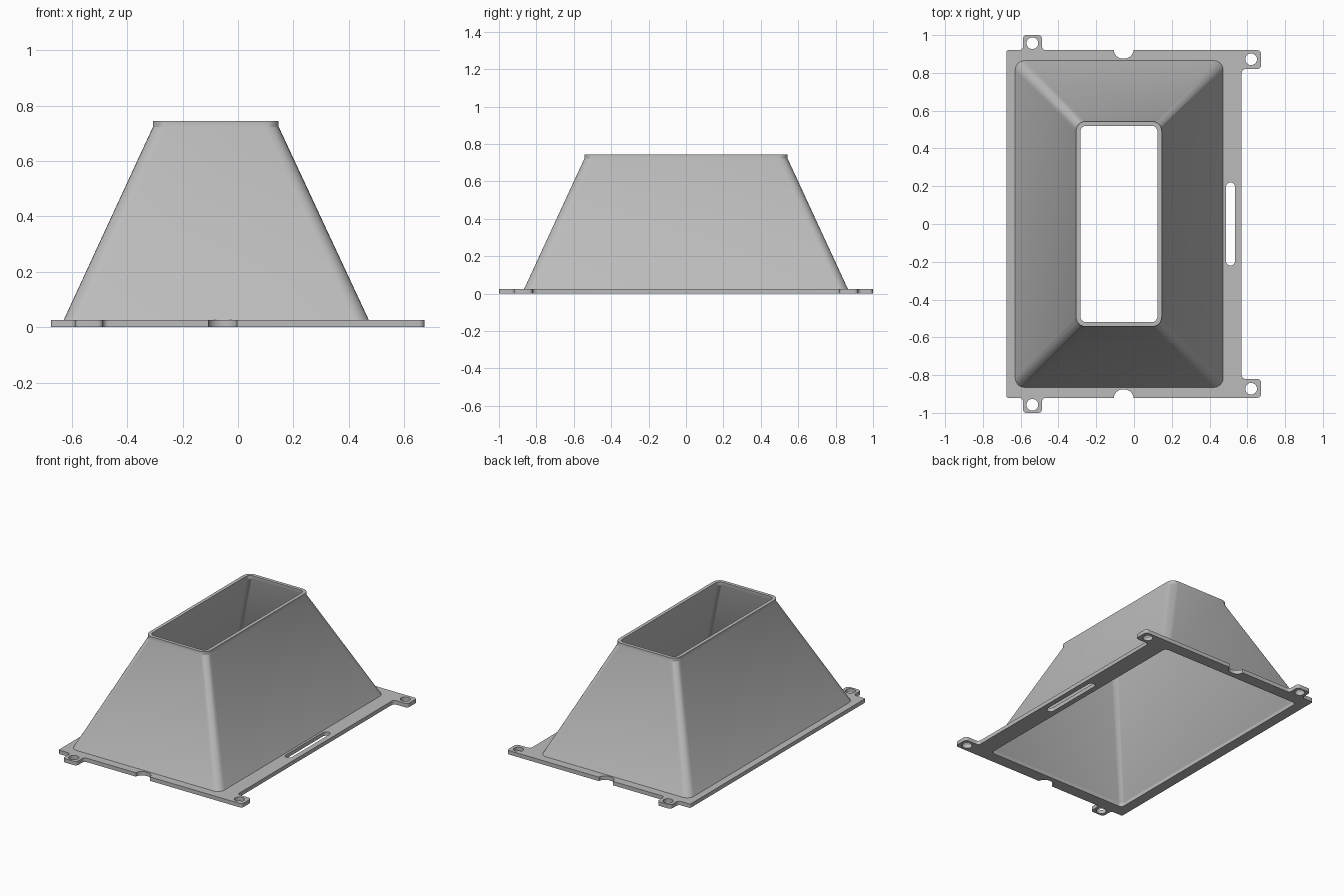
import bpy
import bmesh
from math import cos, sin, pi
from mathutils import Vector

cube = bpy.data.objects.get("Cube")
if cube:
    bpy.data.objects.remove(cube, do_unlink=True)

grey = bpy.data.materials.new("light grey")
grey.use_nodes = True
grey.diffuse_color = (0.5, 0.5, 0.5, 1)
grey.node_tree.nodes["Principled BSDF"].inputs["Base Color"].default_value = (0.5, 0.5, 0.5, 1)

PLATE = 0.026   # flange thickness
TOP = 0.745     # rim height


def rounded(corners, steps=6):
    """Round the right-angled corners (x, y, radius) of a closed outline."""
    out = []
    for i, (x, y, r) in enumerate(corners):
        p = Vector((x, y))
        if r == 0:
            out.append(p)
            continue
        u = (Vector(corners[i - 1][:2]) - p).normalized()
        v = (Vector(corners[(i + 1) % len(corners)][:2]) - p).normalized()
        for k in range(steps + 1):
            t = k / steps * pi / 2
            out.append(p + r * (u + v) - r * (v * cos(t) + u * sin(t)))
    return out


def rectangle(x0, x1, y, r):
    return rounded([(x1, -y, r), (x1, y, r), (x0, y, r), (x0, -y, r)])


def circle(x, y, r, n=24):
    return [Vector((x + r * cos(2 * pi * k / n), y + r * sin(2 * pi * k / n))) for k in range(n)]


def finish(obj):
    obj.data.materials.append(grey)
    bpy.ops.object.select_all(action='DESELECT')
    obj.select_set(True)
    bpy.context.view_layer.objects.active = obj
    if obj.type == 'CURVE':
        bpy.ops.object.convert(target='MESH')
    bpy.ops.object.shade_smooth_by_angle(angle=pi / 6)


# Mounting flange: back half of the outline, mirrored to the front
f = 0.02
half = [(0.57, 0.82, f), (0.673, 0.82, f), (0.673, 0.92, f)]
half += [(-0.055 + 0.052 * cos(a), 0.92 - 0.045 * sin(a), 0)
         for a in [pi * k / 12 for k in range(13)]]
half += [(-0.487, 0.92, f), (-0.487, 1, f), (-0.588, 1, f),
         (-0.588, 0.92, f), (-0.675, 0.92, 0.01)]
outline = rounded(half + [(x, -y, r) for x, y, r in reversed(half)])

# Openings: throat, slot and four screw holes
throat = rectangle(-0.605, 0.45, 0.84, 0.025)
loops = [outline, throat, rectangle(0.487, 0.535, 0.22, 0.024)]
for s in (-1, 1):
    loops += [circle(0.62, 0.872 * s, 0.031), circle(-0.538, 0.957 * s, 0.031)]

curve = bpy.data.curves.new("mounting_flange", 'CURVE')
curve.dimensions = '2D'
curve.fill_mode = 'BOTH'
curve.extrude = PLATE / 2
for loop in loops:
    spline = curve.splines.new('POLY')
    spline.points.add(len(loop) - 1)
    for point, p in zip(spline.points, loop):
        point.co = (p.x, p.y, 0, 1)
    spline.use_cyclic_u = True
flange = bpy.data.objects.new("mounting_flange", curve)
flange.location.z = PLATE / 2
bpy.context.collection.objects.link(flange)
finish(flange)

# Tapered hood: loft up the outside, over the rim and down the inside
outer_top = rectangle(-0.307, 0.147, 0.543, 0.05)
inner_top = rectangle(-0.284, 0.124, 0.52, 0.03)
sections = [
    (rectangle(-0.63, 0.473, 0.866, 0.05), PLATE - 0.002),
    (outer_top, TOP - 0.022),
    (outer_top, TOP),
    (inner_top, TOP),
    (inner_top, TOP - 0.022),
    (throat, PLATE - 0.002),
]
bm = bmesh.new()
rings = [[bm.verts.new((p.x, p.y, z)) for p in loop] for loop, z in sections]
for low, high in zip(rings, rings[1:]):
    for i in range(len(low)):
        j = (i + 1) % len(low)
        bm.faces.new((low[i], low[j], high[j], high[i]))
mesh = bpy.data.meshes.new("tapered_hood")
bm.to_mesh(mesh)
bm.free()
hood = bpy.data.objects.new("tapered_hood", mesh)
bpy.context.collection.objects.link(hood)
finish(hood)
